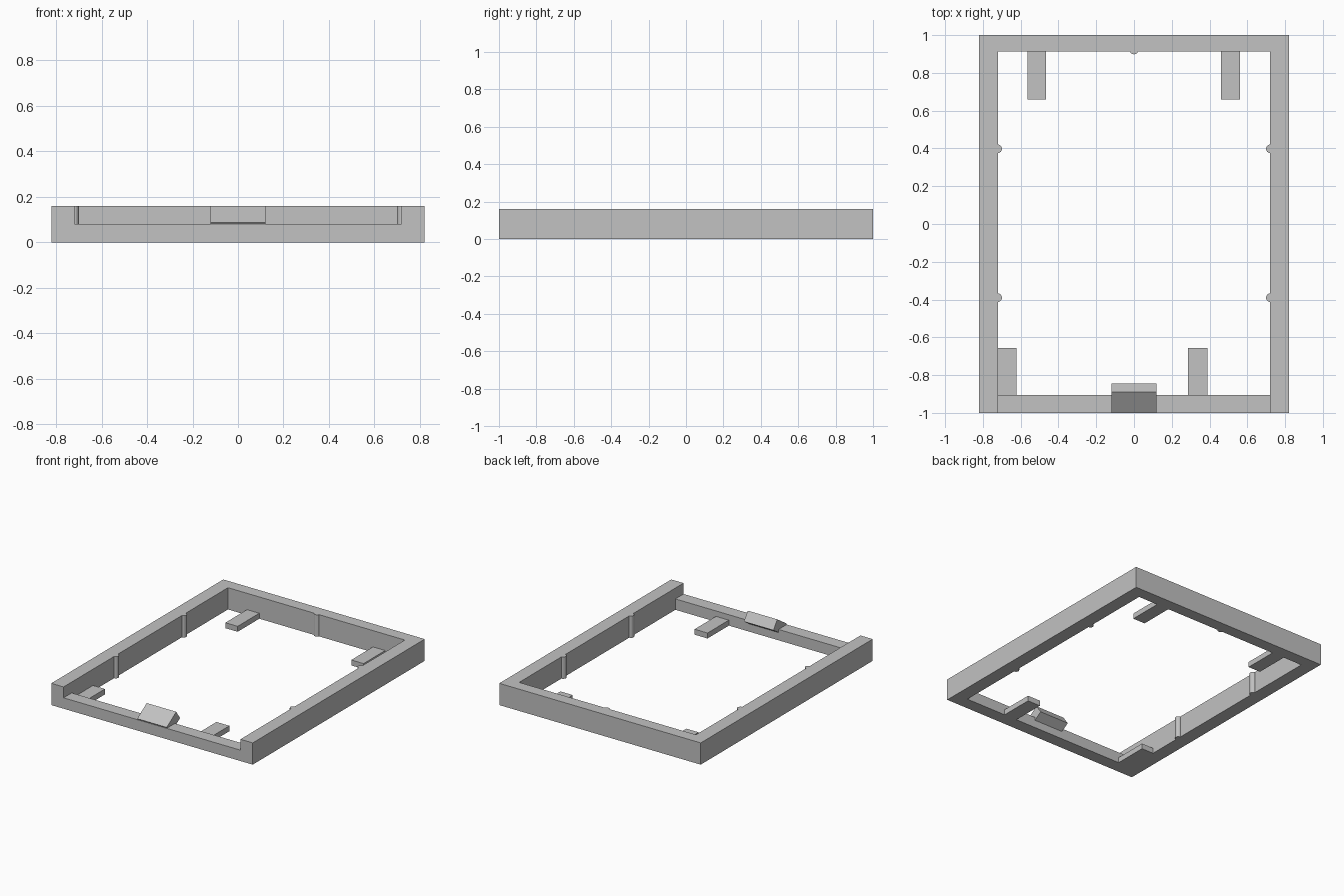
import bpy
import bmesh

cube = bpy.data.objects.get("Cube")
if cube:
    bpy.data.objects.remove(cube, do_unlink=True)

GREY = (0.54, 0.54, 0.54, 1)
grey = bpy.data.materials.new("light grey plastic")
grey.use_nodes = True
grey.diffuse_color = GREY
grey.node_tree.nodes["Principled BSDF"].inputs["Base Color"].default_value = GREY

W, H = 0.82, 0.16               # half width and height of the frame
IN_X, FRONT, BACK = 0.72, -0.905, 0.912   # inner wall faces
BAR, TAB = 0.08, 0.04           # heights of front bar and tabs


def finish(name, bm):
    bmesh.ops.recalc_face_normals(bm, faces=bm.faces)
    mesh = bpy.data.meshes.new(name)
    bm.to_mesh(mesh)
    bm.free()
    mesh.materials.append(grey)
    obj = bpy.data.objects.new(name, mesh)
    bpy.context.collection.objects.link(obj)
    return obj


def prism(name, points, depth):
    """Extrude a closed outline of 3D points along a vector."""
    bm = bmesh.new()
    face = bm.faces.new([bm.verts.new(p) for p in points])
    out = bmesh.ops.extrude_face_region(bm, geom=[face], use_keep_orig=True)
    moved = [v for v in out["geom"] if isinstance(v, bmesh.types.BMVert)]
    bmesh.ops.translate(bm, verts=moved, vec=depth)
    return finish(name, bm)


def box(name, x0, x1, y0, y1, z0, z1):
    outline = [(x0, y0, z0), (x1, y0, z0), (x1, y1, z0), (x0, y1, z0)]
    return prism(name, outline, (0, 0, z1 - z0))


def rod(name, x, y, radius):
    bm = bmesh.new()
    bmesh.ops.create_cone(bm, cap_ends=True, segments=16, radius1=radius,
                          radius2=radius, depth=H)
    bmesh.ops.translate(bm, verts=bm.verts, vec=(x, y, H / 2))
    return finish(name, bm)


# Rectangular frame with an opening and a lowered front bar
frame = box("frame", -W, W, -1, 1, 0, H)
cutters = [
    box("opening_cutter", -IN_X, IN_X, FRONT, BACK, -0.1, H + 0.1),
    box("notch_cutter", -IN_X, IN_X, -1.1, FRONT + 0.1, BAR, H + 0.1),
]
bpy.context.view_layer.objects.active = frame
for cutter in cutters:
    cutter.hide_render = True
    mod = frame.modifiers.new(cutter.name, "BOOLEAN")
    mod.operation = "DIFFERENCE"
    mod.solver = "EXACT"
    mod.object = cutter
    bpy.ops.object.modifier_apply(modifier=mod.name)
    bpy.data.objects.remove(cutter, do_unlink=True)

# Support tabs reaching inward at floor level
for side, x in (("right", -0.565), ("left", 0.46)):
    box(f"back_{side}_tab", x, x + 0.1, 0.66, BACK, 0, TAB)
box("front_right_tab", -IN_X, -0.623, FRONT, -0.657, 0, TAB)
box("front_left_tab", 0.285, 0.39, FRONT, -0.657, 0, TAB)

# Upright locating ribs on the inner walls
for side, sx in (("right", -1), ("left", 1)):
    for place, y in (("front", -0.39), ("back", 0.398)):
        rod(f"{place}_{side}_rib", sx * 0.722, y, 0.023)
rod("back_rib", 0, 0.922, 0.024)

# Tilted block set into the front bar
prism("tilted_block",
      [(-0.12, -1, 0.087), (-0.12, -0.89, H),
       (-0.12, -0.845, 0.097), (-0.12, -0.955, 0.024)], (0.24, 0, 0))
